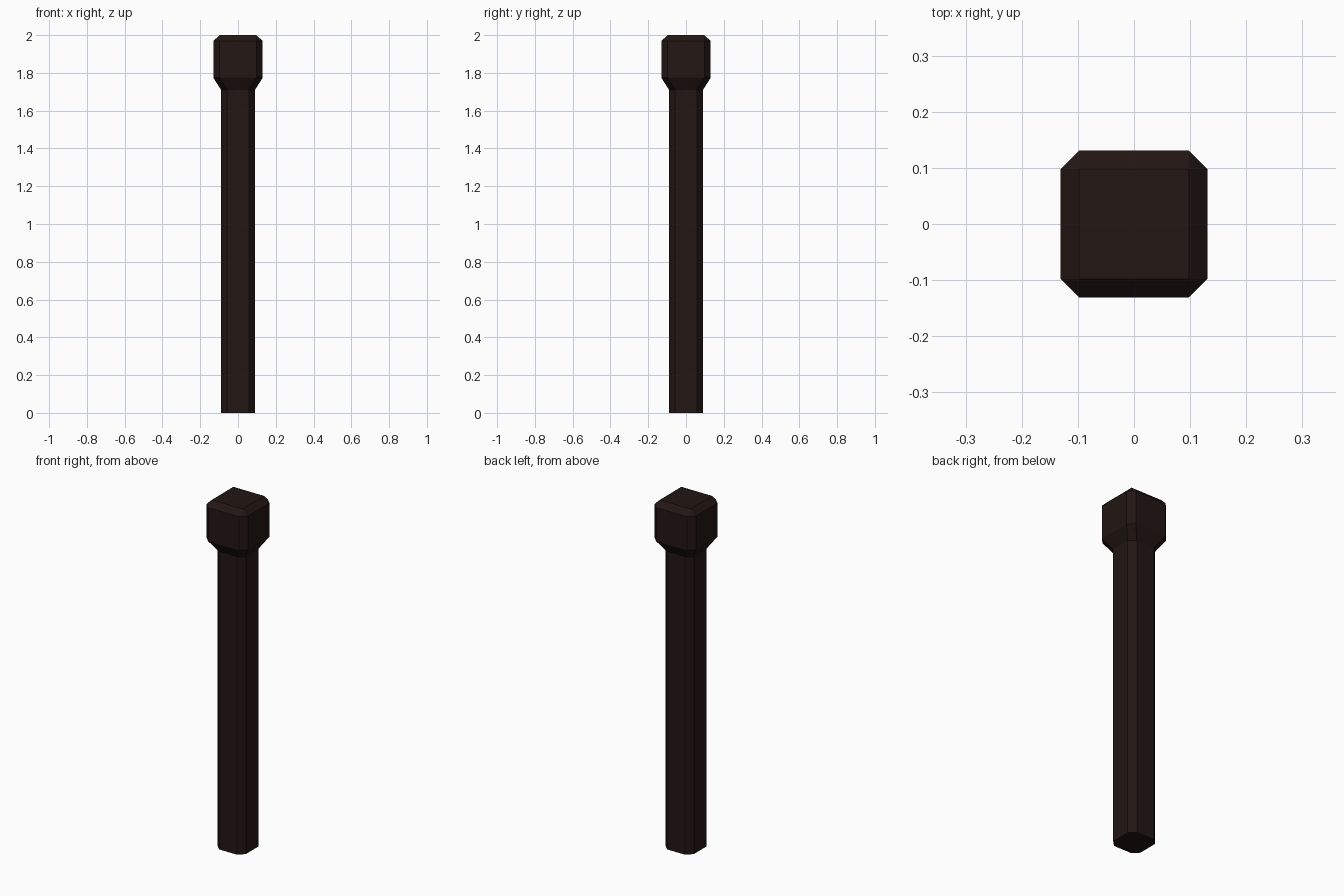
import bpy, bmesh

if "Cube" in bpy.data.objects:
    bpy.data.objects.remove(bpy.data.objects["Cube"])

wood = bpy.data.materials.new("dark_wood")
wood.diffuse_color = (0.016, 0.008, 0.007, 1)
wood.use_nodes = True
wood.node_tree.nodes["Principled BSDF"].inputs["Base Color"].default_value = wood.diffuse_color


def ring(bm, half, flat, z):
    """Chamfered square: half = outer half width, flat = half length of each flat side."""
    a, b = half, flat
    pts = [(a, -b), (a, b), (b, a), (-b, a), (-a, b), (-a, -b), (-b, -a), (b, -a)]
    return [bm.verts.new((x, y, z)) for x, y in pts]


def loft(name, sections):
    bm = bmesh.new()
    rings = [ring(bm, *s) for s in sections]
    for lo, hi in zip(rings, rings[1:]):
        for i in range(8):
            j = (i + 1) % 8
            bm.faces.new((lo[i], lo[j], hi[j], hi[i]))
    bm.faces.new(rings[0][::-1])
    bm.faces.new(rings[-1])
    # collapses the chamfer where a ring is a plain square
    bmesh.ops.remove_doubles(bm, verts=bm.verts, dist=1e-4)
    bmesh.ops.recalc_face_normals(bm, faces=bm.faces)
    mesh = bpy.data.meshes.new(name)
    bm.to_mesh(mesh)
    bm.free()
    mesh.materials.append(wood)
    obj = bpy.data.objects.new(name, mesh)
    bpy.context.collection.objects.link(obj)
    return obj


# Chamfered shaft flaring into a wider block head with a bevelled square top
loft("fence_post", [
    (0.09, 0.057, 0.0),
    (0.09, 0.057, 1.71),
    (0.131, 0.098, 1.775),
    (0.131, 0.098, 1.968),
    (0.098, 0.098, 2.0),
])
